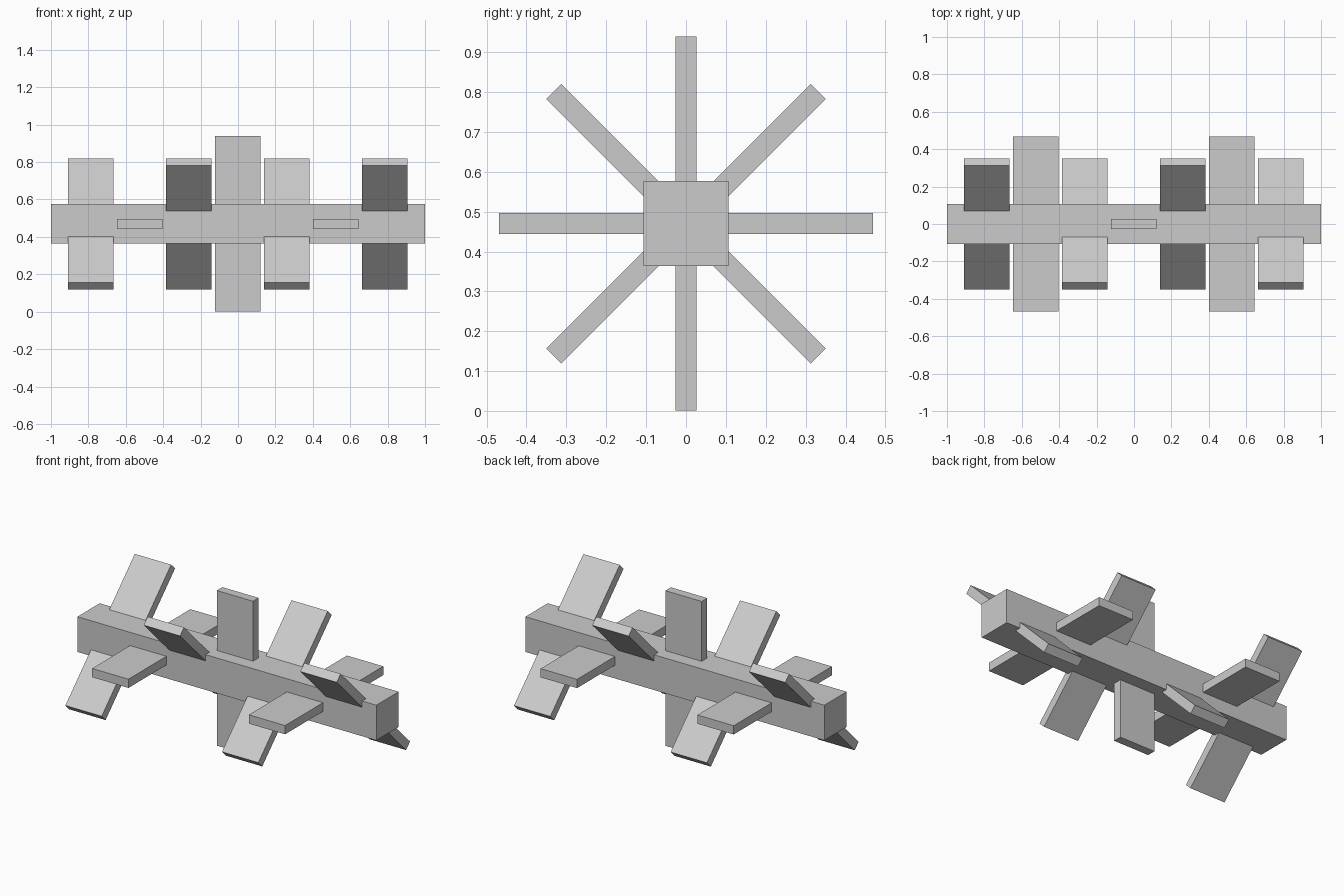
import bpy
from math import radians

if "Cube" in bpy.data.objects:
    bpy.data.objects.remove(bpy.data.objects["Cube"])

AXIS_Z = 0.47


def box(name, x, size, angle=0.0):
    """Box centred on the shaft axis, turned about x."""
    bpy.ops.mesh.primitive_cube_add(size=1, location=(x, 0, AXIS_Z),
                                    rotation=(radians(angle), 0, 0))
    ob = bpy.context.object
    ob.name = name
    ob.scale = size
    bpy.ops.object.transform_apply(location=False, rotation=True, scale=True)
    return ob


# Square shaft
box("shaft", 0, (2.0, 0.213, 0.213))

# Flat paddles through the shaft, each turned 45 degrees from the one before
for i in range(7):
    box(f"paddle_{i + 1}", -0.002 + 0.262 * (i - 3), (0.243, 0.938, 0.053), 45 * (1 - i))
